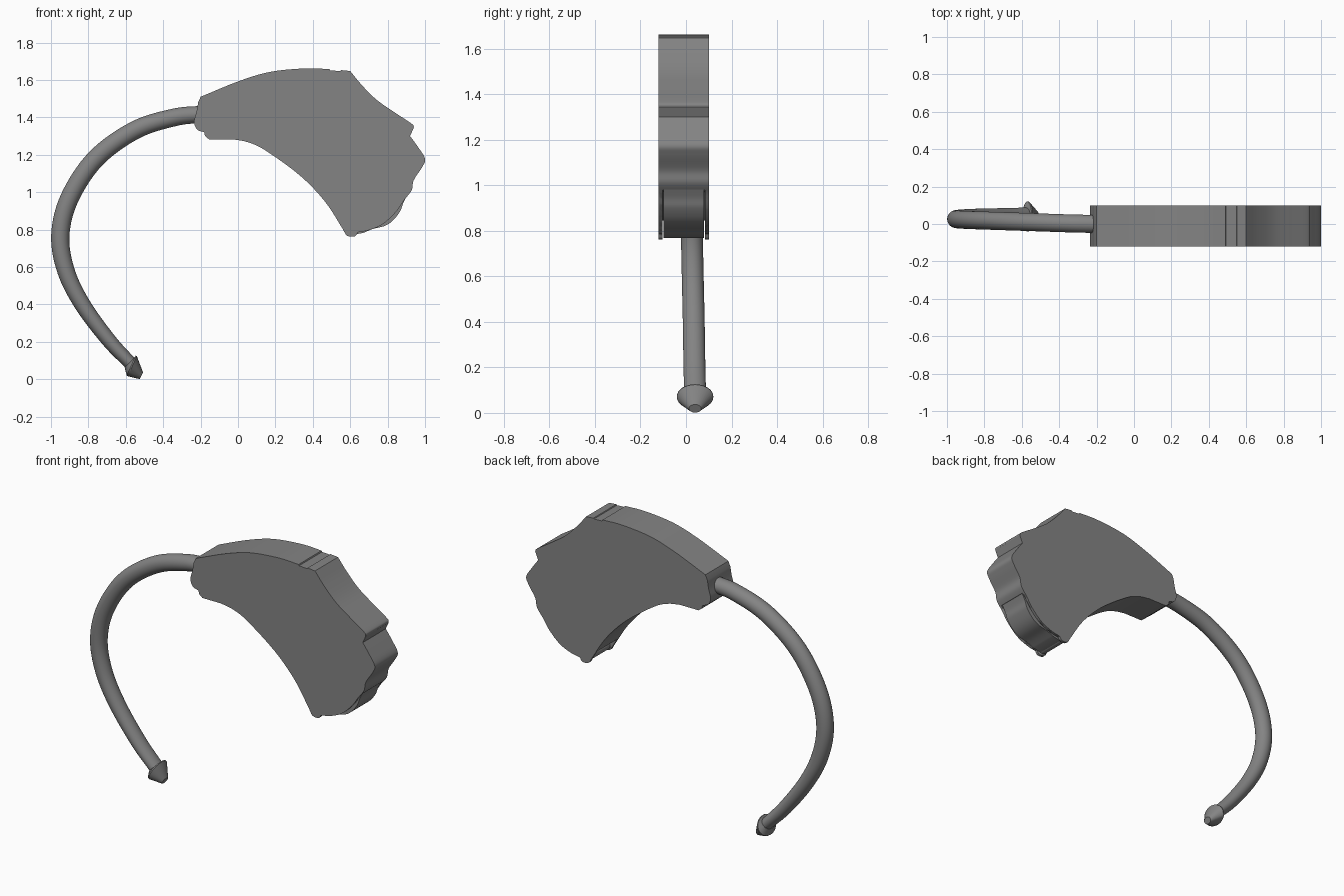
import bpy, bmesh, math
from mathutils import Vector

if "Cube" in bpy.data.objects:
    bpy.data.objects.remove(bpy.data.objects["Cube"])

grey = bpy.data.materials.new("dark_grey")
grey.diffuse_color = (.23, .23, .23, 1)
grey.use_nodes = True
grey.node_tree.nodes["Principled BSDF"].inputs["Base Color"].default_value = grey.diffuse_color


def spline(pts, n=6):
    """Catmull-Rom points through pts, leaving out the last point."""
    p = [Vector(q) for q in pts]
    p = [2 * p[0] - p[1]] + p + [2 * p[-1] - p[-2]]
    out = []
    for a, b, c, d in zip(p, p[1:], p[2:], p[3:]):
        for i in range(n):
            t = i / n
            out.append(0.5 * (2 * b + (c - a) * t + (2 * a - 5 * b + 4 * c - d) * t * t
                              + (3 * b - a - 3 * c + d) * t ** 3))
    return out


def finish(name, bm, angle=30):
    bmesh.ops.recalc_face_normals(bm, faces=bm.faces)
    me = bpy.data.meshes.new(name)
    bm.to_mesh(me)
    bm.free()
    me.materials.append(grey)
    ob = bpy.data.objects.new(name, me)
    bpy.context.collection.objects.link(ob)
    bpy.ops.object.select_all(action='DESELECT')
    ob.select_set(True)
    bpy.context.view_layer.objects.active = ob
    bpy.ops.object.shade_smooth_by_angle(angle=math.radians(angle))
    return ob


def slab(name, outline, y0, y1):
    """Extrude an x-z outline from y0 to y1."""
    bm = bmesh.new()
    face = bm.faces.new([bm.verts.new((p[0], y0, p[1])) for p in outline])
    ext = bmesh.ops.extrude_face_region(bm, geom=[face])
    verts = [v for v in ext['geom'] if isinstance(v, bmesh.types.BMVert)]
    bmesh.ops.translate(bm, verts=verts, vec=(0, y1 - y0, 0))
    if face.is_valid and len(face.edges[0].link_faces) < 2:
        bm.faces.new(face.verts)
    return finish(name, bm)


def loft(name, rings, n=32):
    """Skin elliptical rings given as (centre, half axis, half axis)."""
    bm = bmesh.new()
    loops = []
    for c, u, v in rings:
        c, u, v = Vector(c), Vector(u), Vector(v)
        loops.append([bm.verts.new(c + u * math.cos(2 * math.pi * i / n)
                                   + v * math.sin(2 * math.pi * i / n)) for i in range(n)])
    for a, b in zip(loops, loops[1:]):
        for i in range(n):
            j = (i + 1) % n
            bm.faces.new((a[i], a[j], b[j], b[i]))
    bm.faces.new(loops[0])
    bm.faces.new(loops[-1])
    return finish(name, bm)


# Main case: smooth runs joined at sharp corners
runs = [
    [(-.20, 1.51), (0, 1.592), (.17, 1.643), (.36, 1.662), (.49, 1.658)],
    [(.49, 1.658), (.493, 1.651)],
    [(.493, 1.651), (.547, 1.648)],
    [(.547, 1.648), (.55, 1.653)],
    [(.55, 1.653), (.60, 1.648)],
    [(.60, 1.648), (.66, 1.575), (.74, 1.495), (.84, 1.425), (.93, 1.365), (.94, 1.345)],
    [(.94, 1.345), (.92, 1.30)],
    [(.92, 1.30), (.96, 1.245), (1.0, 1.18), (.985, 1.135), (.94, 1.065), (.928, 1.01),
     (.89, .96)],
    [(.89, .96), (.845, .895), (.775, .83), (.70, .797), (.64, .785)],
    [(.64, .785), (.628, .766), (.605, .762), (.58, .77), (.562, .80)],
    [(.562, .80), (.465, .95), (.33, 1.09), (.144, 1.225), (.05, 1.268), (-.03, 1.283)],
    [(-.03, 1.283), (-.155, 1.283)],
    [(-.155, 1.283), (-.175, 1.30), (-.18, 1.32)],
    [(-.18, 1.32), (-.218, 1.335), (-.235, 1.375), (-.222, 1.43), (-.213, 1.48)],
    [(-.213, 1.48), (-.20, 1.51)],
]
case = slab("case", [p for r in runs for p in spline(r, 1 if len(r) == 2 else 5)], -.12, .10)

# Pocket between the side walls for the battery door
pocket = slab("pocket_cutter", [(.93, .99), (.86, .965), (.75, .875), (.64, .845), (.50, .845),
                                (.50, .70), (.95, .70)], -.104, .084)
pocket.hide_render = True
pocket.hide_set(True)
cut = case.modifiers.new("pocket", 'BOOLEAN')
cut.operation = 'DIFFERENCE'
cut.solver = 'EXACT'
cut.object = pocket

# Battery door, bulging slightly out past the side walls
door = spline([(.915, 1.0), (.885, .945), (.868, .90), (.83, .85), (.785, .82), (.72, .803),
               (.66, .778)])
slab("battery_door", door + [Vector((.61, .772)), Vector((.61, .815)), Vector((.66, .845)),
                             Vector((.75, .90)), Vector((.86, 1.0))], -.098, .078)

# Hinge knuckle at the foot of the door
loft("hinge_knuckle", [((.604, y, .796), (.027, 0, 0), (0, 0, .027)) for y in (-.098, .078)], 20)

# Ear hook tube, slightly thinner toward the tip
path = spline([(-.19, 0, 1.417), (-.34, .003, 1.400), (-.55, .01, 1.332), (-.76, .017, 1.18),
               (-.90, .022, .97), (-.95, .026, .77), (-.92, .03, .58), (-.832, .034, .40),
               (-.692, .037, .21), (-.575, .04, .085)], 8)
rings = []
for i, c in enumerate(path):
    t = (path[min(i + 1, len(path) - 1)] - path[max(i - 1, 0)]).normalized()
    side = Vector((0, 1, 0)).cross(t).normalized()
    k = i / (len(path) - 1)
    rings.append((c, side * (.045 + .009 * math.sin(math.pi * k) - .009 * k), (0, .048, 0)))
rings.append(((-.575, .04, .085), rings[-1][1], (0, .048, 0)))
loft("ear_hook", rings)

# Barbed tip: short flare back to the tube, cone forward to a small flat end
loft("hook_tip", [
    ((-.580, .04, .088), (.026, 0, .026), (0, .05, 0)),
    ((-.571, .04, .073), (.024, 0, .053), (0, .08, 0)),
    ((-.565, .04, .070), (.024, 0, .054), (0, .08, 0)),
    ((-.517, .04, .019), (.009, 0, .018), (0, .027, 0)),
])
